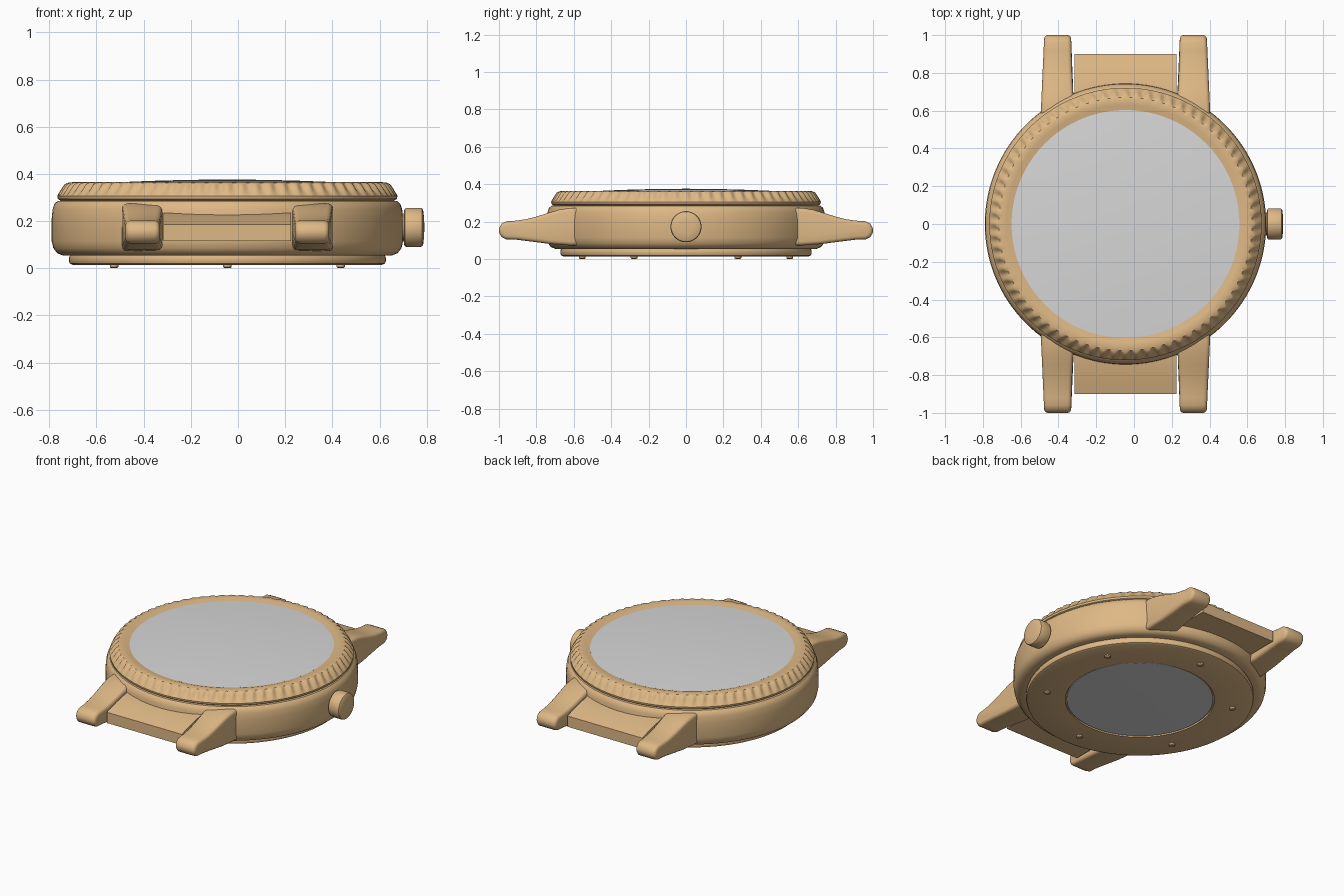
import bpy, bmesh, math
from mathutils import Matrix, Vector

if "Cube" in bpy.data.objects:
    bpy.data.objects.remove(bpy.data.objects["Cube"], do_unlink=True)

CX = -0.045  # case axis


def material(name, color):
    m = bpy.data.materials.new(name)
    m.use_nodes = True
    m.diffuse_color = color
    m.node_tree.nodes["Principled BSDF"].inputs["Base Color"].default_value = color
    return m


GOLD = material("warm gold metal", (0.73, 0.48, 0.235, 1))
GLASS = material("light grey glass", (0.68, 0.68, 0.68, 1))


def finish(name, bm, mat, bevel=0, angle=35, segments=3):
    bmesh.ops.remove_doubles(bm, verts=bm.verts, dist=1e-5)
    bmesh.ops.recalc_face_normals(bm, faces=bm.faces)
    mesh = bpy.data.meshes.new(name)
    bm.to_mesh(mesh)
    bm.free()
    mesh.materials.append(mat)
    ob = bpy.data.objects.new(name, mesh)
    bpy.context.collection.objects.link(ob)
    bpy.ops.object.select_all(action='DESELECT')
    ob.select_set(True)
    bpy.context.view_layer.objects.active = ob
    if bevel:
        mod = ob.modifiers.new("Bevel", 'BEVEL')
        mod.width, mod.segments = bevel, segments
        mod.limit_method = 'ANGLE'
        mod.angle_limit = math.radians(40)
        bpy.ops.object.modifier_apply(modifier=mod.name)
    bpy.ops.object.shade_smooth_by_angle(angle=math.radians(angle))
    return ob


def lathe(name, profile, mat, steps=128, closed=False, place=None, ripple=None, angle=35):
    """Spin (radius, height) points round z; ripple may shift the radius."""
    bm = bmesh.new()
    rings = []
    for i, (r, z) in enumerate(profile):
        ring = []
        for k in range(steps):
            a = math.tau * k / steps
            rr = r + (ripple(i, a) if ripple else 0)
            ring.append(bm.verts.new((rr * math.cos(a), rr * math.sin(a), z)))
        rings.append(ring)
    pairs = list(zip(rings, rings[1:]))
    if closed:
        pairs.append((rings[-1], rings[0]))
    for lo, hi in pairs:
        for k in range(steps):
            n = (k + 1) % steps
            bm.faces.new((lo[k], lo[n], hi[n], hi[k]))
    if not closed:
        for ring in (rings[0], rings[-1]):
            bm.faces.new(ring)
    bm.transform(place or Matrix.Translation((CX, 0, 0)))
    return finish(name, bm, mat, angle=angle)


def prism(name, outline, sides, mat, bevel=0, flip=1):
    """Extrude a (y, z) outline across x; sides(y) gives the two x values."""
    bm = bmesh.new()
    ends = [[bm.verts.new((sides(y)[e], y * flip, z)) for y, z in outline] for e in (0, 1)]
    n = len(outline)
    for e in ends:
        bm.faces.new(e)
    for i in range(n):
        j = (i + 1) % n
        bm.faces.new((ends[0][i], ends[0][j], ends[1][j], ends[1][i]))
    return finish(name, bm, mat, bevel)


# Case body with softly rounded shoulders
lathe("case", [(0.66, 0.055), (0.70, 0.055), (0.722, 0.064), (0.738, 0.085), (0.745, 0.115),
               (0.745, 0.21), (0.741, 0.25), (0.733, 0.273), (0.72, 0.285), (0.66, 0.29)], GOLD)

# Case back with shallow window recess
lathe("case_back", [(0.44, 0.025), (0.44, 0.014), (0.655, 0.014), (0.668, 0.02),
                    (0.672, 0.03), (0.672, 0.045), (0.665, 0.06)], GOLD)
lathe("back_window", [(0.432, 0.03), (0.432, 0.018), (0.3, 0.0165), (0.1, 0.016)], GLASS)
for i in range(6):
    a = math.radians(30 + 60 * i)
    spot = Matrix.Translation((CX + 0.555 * math.cos(a), 0.555 * math.sin(a), 0))
    lathe("back_screw", [(0.012, 0), (0.018, 0.005), (0.018, 0.02)], GOLD, 16, place=spot)

# Bezel with a fluted sloping edge
FLUTES = 72
DEPTH = {4: 0.003, 5: 0.008, 6: 0.008, 7: 0.005}


def flute(i, a):
    return DEPTH.get(i, 0) * math.cos(FLUTES * a)


lathe("bezel", [(0.59, 0.285), (0.705, 0.285), (0.719, 0.294), (0.721, 0.306), (0.712, 0.318),
                (0.695, 0.338), (0.684, 0.354), (0.674, 0.362), (0.655, 0.365), (0.63, 0.365),
                (0.602, 0.356), (0.59, 0.356)], GOLD, FLUTES * 8, closed=True, ripple=flute)

# Domed crystal
dome = [(0.603, 0.34)] + [(r, 0.376 - 0.054 * r * r) for r in (0.603, 0.5, 0.4, 0.3, 0.2, 0.1, 0.02)]
lathe("crystal", dome, GLASS)

# Crown on the model's left
to_side = Matrix.Translation((0, 0, 0.173)) @ Matrix.Rotation(math.radians(90), 4, 'Y')
lathe("crown_stem", [(0.06, 0.66), (0.06, 0.72)], GOLD, 32, place=to_side)
lathe("crown", [(0.072, 0.704), (0.08, 0.708), (0.083, 0.716), (0.083, 0.772), (0.08, 0.781),
                (0.073, 0.785), (0.04, 0.789), (0.01, 0.79)], GOLD, 64, place=to_side)

# Four lugs tapering to rounded tips, and a strap end piece on each side
LUG = [(0.52, 0.275), (0.62, 0.274), (0.68, 0.264), (0.74, 0.246), (0.80, 0.227), (0.86, 0.212),
       (0.92, 0.204), (0.96, 0.202), (0.985, 0.19), (0.998, 0.168), (1.0, 0.153), (0.998, 0.138),
       (0.985, 0.117), (0.96, 0.105), (0.91, 0.104), (0.82, 0.093), (0.72, 0.08), (0.62, 0.073),
       (0.52, 0.072)]
END = [(0.5, 0.115), (0.9, 0.115), (0.9, 0.185), (0.85, 0.2), (0.8, 0.214), (0.745, 0.226),
       (0.695, 0.235), (0.5, 0.245)]


def lug_sides(side):
    def at(y):
        t = min(1, max(0, (1 - y) / 0.4))
        inner = 0.288 - 0.01 * t - 0.008 * t ** 3
        outer = 0.43 + 0.018 * t
        return CX + side * inner, CX + side * outer
    return at


for flip, where in ((-1, "front"), (1, "back")):
    for side, hand in ((1, "left"), (-1, "right")):
        prism(f"{where}_{hand}_lug", LUG, lug_sides(side), GOLD, 0.02, flip)
    prism(f"{where}_strap_end", END, lambda y: (CX - 0.27, CX + 0.27), GOLD, 0, flip)
